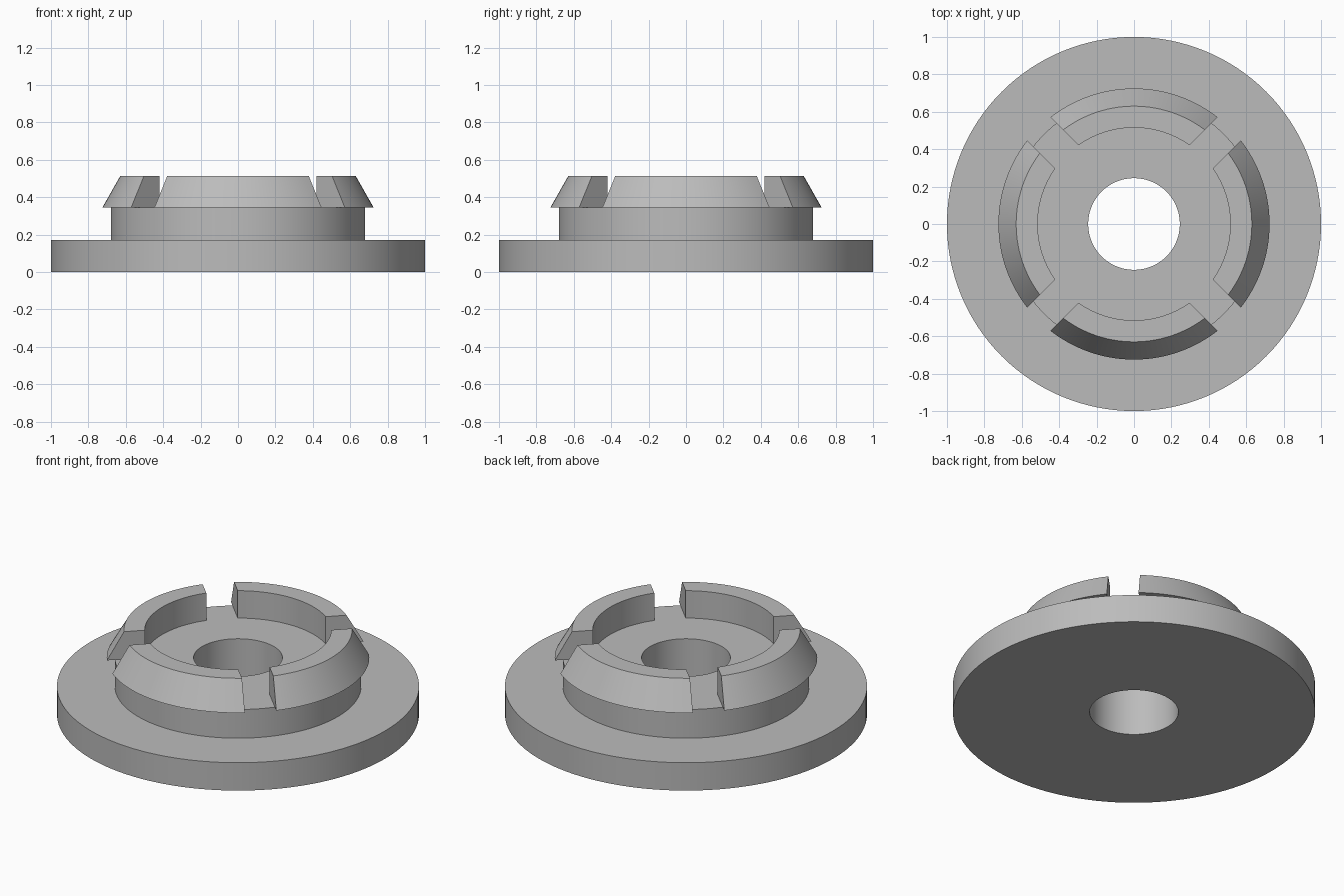
import bpy, bmesh
from math import pi, sin, cos, asin

if "Cube" in bpy.data.objects:
    bpy.data.objects.remove(bpy.data.objects["Cube"], do_unlink=True)

grey = bpy.data.materials.new("plain grey")
grey.use_nodes = True
colour = (0.5, 0.5, 0.5, 1)
grey.diffuse_color = colour
grey.node_tree.nodes["Principled BSDF"].inputs["Base Color"].default_value = colour

HUB_TOP = 0.345
HALF_SLOT = 0.088


def finish(name, bm):
    bmesh.ops.recalc_face_normals(bm, faces=bm.faces)
    mesh = bpy.data.meshes.new(name)
    bm.to_mesh(mesh)
    bm.free()
    mesh.materials.append(grey)
    obj = bpy.data.objects.new(name, mesh)
    bpy.context.collection.objects.link(obj)
    bpy.ops.object.select_all(action="DESELECT")
    obj.select_set(True)
    bpy.context.view_layer.objects.active = obj
    bpy.ops.object.shade_smooth_by_angle(angle=pi / 6)


def sweep(name, profile, steps, angle, closed):
    """Sweep a closed (radius, z) profile; angle(radius, t) gives the direction."""
    bm = bmesh.new()
    rings = []
    for i in range(steps if closed else steps + 1):
        ring = []
        for r, z in profile:
            a = angle(r, i / steps)
            ring.append(bm.verts.new((r * cos(a), r * sin(a), z)))
        rings.append(ring)
    n = len(profile)
    for i in range(steps):
        p, q = rings[i], rings[(i + 1) % len(rings)]
        for j in range(n):
            k = (j + 1) % n
            bm.faces.new((p[j], q[j], q[k], p[k]))
    if not closed:
        bm.faces.new(rings[0])
        bm.faces.new(rings[-1])
    finish(name, bm)


# Flange and raised hub with a through bore
body = [(0.245, 0), (1, 0), (1, 0.17), (0.68, 0.17), (0.68, HUB_TOP), (0.245, HUB_TOP)]
sweep("flanged_hub", body, 128, lambda r, t: 2 * pi * t, True)

# Four tapered clip segments, separated by parallel-sided diagonal slots
clip = [(0.515, HUB_TOP), (0.725, HUB_TOP), (0.63, 0.512), (0.515, 0.512)]
for i, side in enumerate(("left", "back", "right", "front")):
    def clip_angle(r, t, middle=i * pi / 2):
        return middle + (2 * t - 1) * (pi / 4 - asin(HALF_SLOT / r))
    sweep(side + "_clip", clip, 28, clip_angle, False)
